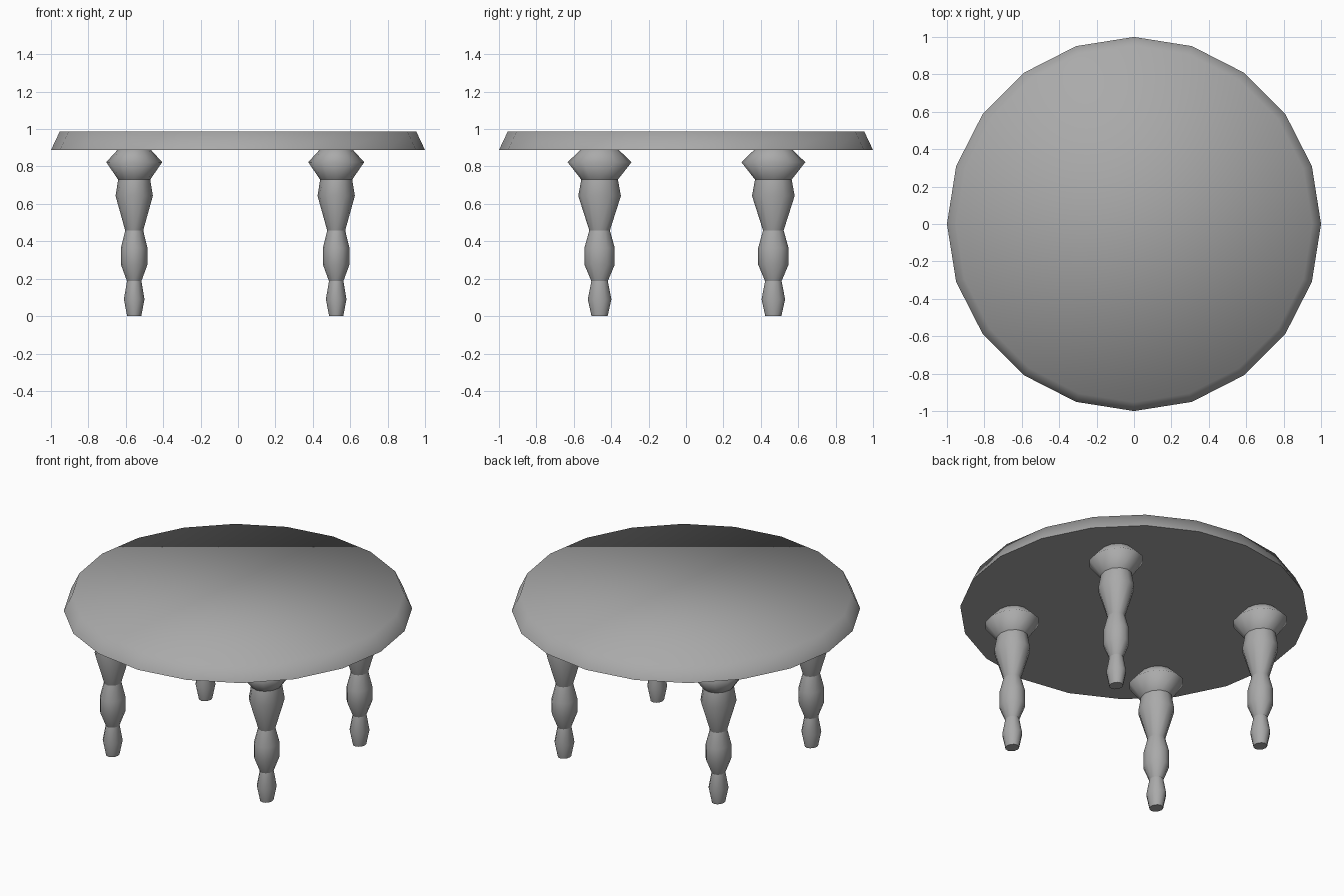
import bpy
import bmesh
from math import cos, sin, tau

old = bpy.data.objects.get("Cube")
if old:
    bpy.data.objects.remove(old, do_unlink=True)

GREY = (0.4, 0.4, 0.4, 1.0)
mat = bpy.data.materials.new("plain grey")
mat.use_nodes = True
mat.diffuse_color = GREY
bsdf = next(n for n in mat.node_tree.nodes if n.type == 'BSDF_PRINCIPLED')
bsdf.inputs["Base Color"].default_value = GREY


def turned(name, profile, sides, center=(0, 0), squash=1.0, smooth_top=False):
    """Turned part from (radius, height) rings, narrowed in x by squash."""
    bm = bmesh.new()
    rings = []
    for r, z in profile:
        rings.append([bm.verts.new((center[0] + squash * r * cos(tau * i / sides),
                                    center[1] + r * sin(tau * i / sides), z))
                      for i in range(sides)])
    for low, high in zip(rings, rings[1:]):
        for i in range(sides):
            j = (i + 1) % sides
            bm.faces.new((low[i], low[j], high[j], high[i])).smooth = True
    bm.faces.new(rings[0][::-1])
    bm.faces.new(rings[-1]).smooth = smooth_top
    mesh = bpy.data.meshes.new(name)
    bm.to_mesh(mesh)
    bm.free()
    mesh.materials.append(mat)
    obj = bpy.data.objects.new(name, mesh)
    bpy.context.collection.objects.link(obj)
    return obj


# Round top with a sloping, softly shaded rim
turned("tabletop", [(1.0, 0.888), (0.953, 0.987)], 20, smooth_top=True)

# Each leg is a stack of four turned segments
SEGMENTS = {
    "foot": [(0.043, 0.0), (0.063, 0.09), (0.044, 0.187)],
    "lower_bulge": [(0.044, 0.187), (0.081, 0.275), (0.081, 0.365), (0.055, 0.458)],
    "upper_bulge": [(0.055, 0.458), (0.114, 0.643), (0.098, 0.73)],
    "collar": [(0.098, 0.73), (0.171, 0.823), (0.102, 0.889)],
}
for x, side in ((-0.555, "right"), (0.525, "left")):
    for y, end in ((-0.462, "front"), (0.467, "back")):
        for part, profile in SEGMENTS.items():
            turned(f"{end}_{side}_leg_{part}", profile, 12, (x, y), 0.875)
